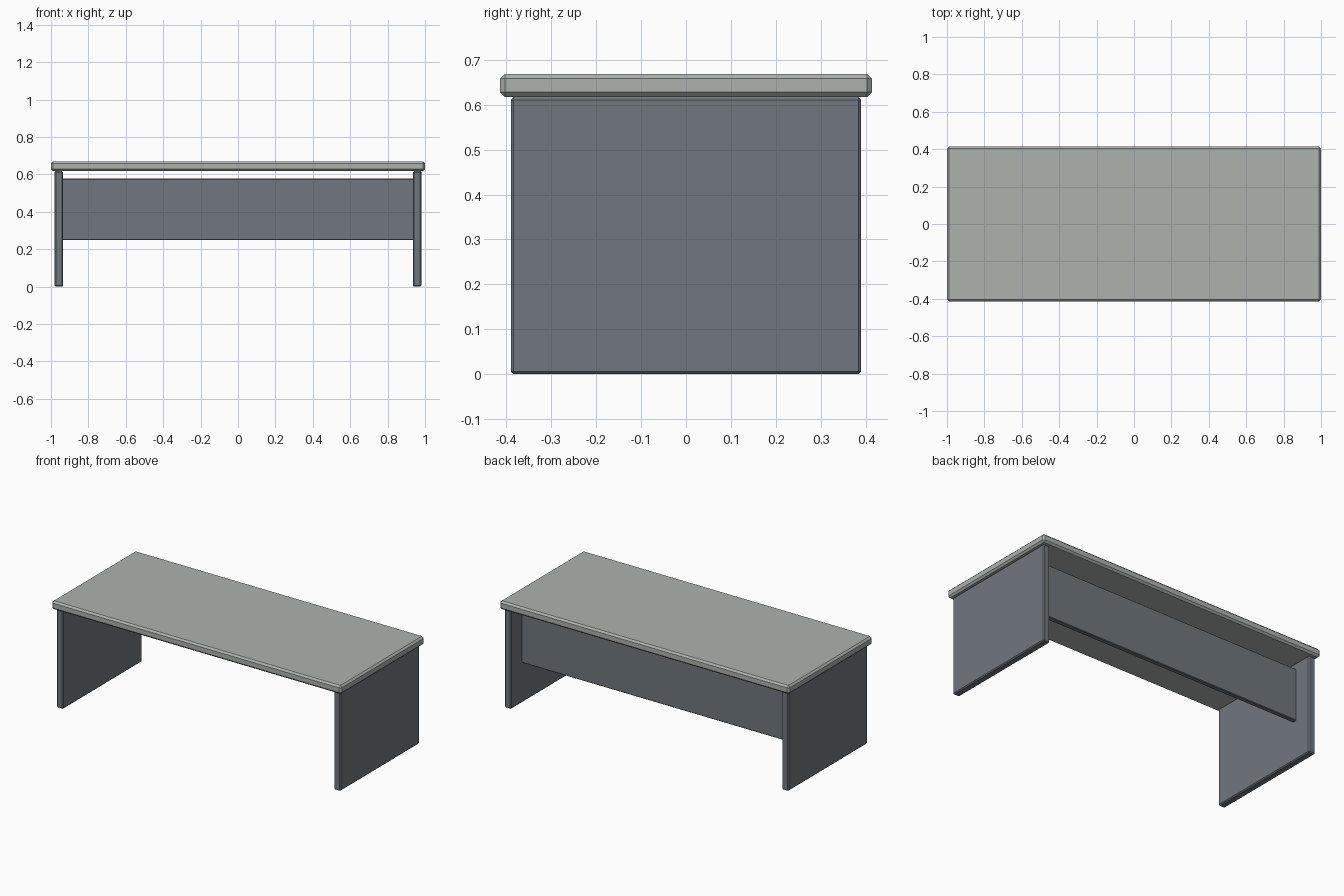
import bpy
import bmesh

if "Cube" in bpy.data.objects:
    bpy.data.objects.remove(bpy.data.objects["Cube"])


def material(name, rgb):
    m = bpy.data.materials.new(name)
    m.diffuse_color = (*rgb, 1.0)
    m.use_nodes = True
    m.node_tree.nodes["Principled BSDF"].inputs["Base Color"].default_value = m.diffuse_color
    return m


def chamfered_box(name, lo, hi, chamfer, mat):
    bm = bmesh.new()
    bmesh.ops.create_cube(bm, size=1)
    for v in bm.verts:
        v.co = [lo[i] if v.co[i] < 0 else hi[i] for i in range(3)]
    bmesh.ops.bevel(bm, geom=bm.edges[:], offset=chamfer, segments=1,
                    profile=0.5, affect='EDGES')
    mesh = bpy.data.meshes.new(name)
    bm.to_mesh(mesh)
    bm.free()
    mesh.materials.append(mat)
    ob = bpy.data.objects.new(name, mesh)
    bpy.context.collection.objects.link(ob)
    return ob


light = material("pale_grey_laminate", (0.42, 0.45, 0.43))
dark = material("slate_grey", (0.16, 0.186, 0.21))

# Desk top with chamfered rim
chamfered_box("desk_top", (-1, -0.414, 0.617), (1, 0.414, 0.669), 0.011, light)

# Two slab side panels carrying the top
for name, s in (("left_side_panel", -1), ("right_side_panel", 1)):
    xs = sorted((s * 0.98, s * 0.935))
    chamfered_box(name, (xs[0], -0.39, 0), (xs[1], 0.39, 0.617), 0.006, dark)

# Rear screen panel between the sides, set in from the back
chamfered_box("rear_screen_panel", (-0.94, 0.25, 0.248), (0.94, 0.28, 0.577), 0.004, dark)
